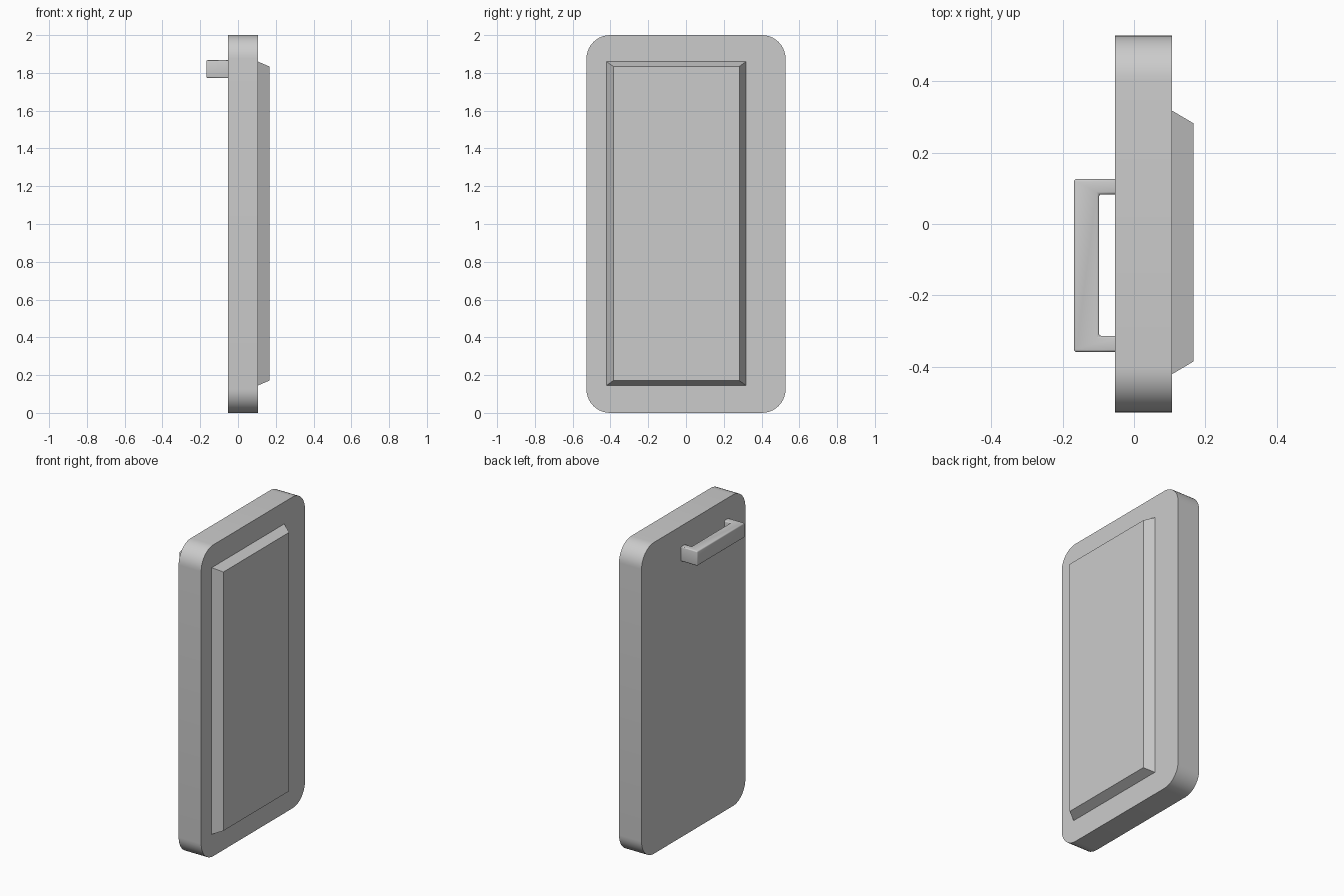
import bpy, bmesh, math

if "Cube" in bpy.data.objects:
    bpy.data.objects.remove(bpy.data.objects["Cube"])


def finish(name, bm):
    bmesh.ops.recalc_face_normals(bm, faces=bm.faces)
    mesh = bpy.data.meshes.new(name)
    bm.to_mesh(mesh)
    bm.free()
    obj = bpy.data.objects.new(name, mesh)
    bpy.context.collection.objects.link(obj)
    bpy.ops.object.select_all(action='DESELECT')
    obj.select_set(True)
    bpy.context.view_layer.objects.active = obj
    bpy.ops.object.shade_smooth_by_angle(angle=math.radians(30))
    return obj


def prism(points, offset):
    """Extrude a closed outline of 3D points along an offset vector."""
    bm = bmesh.new()
    face = bm.faces.new([bm.verts.new(p) for p in points])
    new = bmesh.ops.extrude_face_region(bm, geom=[face])["geom"]
    bmesh.ops.translate(bm, vec=offset,
                        verts=[v for v in new if isinstance(v, bmesh.types.BMVert)])
    return bm


def rect(x, y0, y1, z0, z1):
    return [(x, y0, z0), (x, y1, z0), (x, y1, z1), (x, y0, z1)]


# Door slab with rounded corners
bm = prism(rect(-0.053, -0.527, 0.527, 0, 2), (0.16, 0, 0))
corners = [e for e in bm.edges if abs(e.verts[0].co.x - e.verts[1].co.x) > 0.1]
bmesh.ops.bevel(bm, geom=corners, offset=0.125, segments=10, profile=0.5,
                affect='EDGES')
finish("door_slab", bm)

# Raised inner panel with sloped sides
bm = prism(rect(0.105, -0.421, 0.318, 0.145, 1.86), (0.061, 0, 0))
for v in bm.verts:
    if v.co.x > 0.14:
        v.co.y += 0.036 if v.co.y < 0 else -0.036
        v.co.z += 0.026 if v.co.z < 1 else -0.026
finish("inner_panel", bm)

# U-shaped pull handle with softened edges
outline = [(-0.05, -0.358), (-0.168, -0.358), (-0.168, 0.126), (-0.05, 0.126),
           (-0.05, 0.083), (-0.098, 0.083), (-0.098, -0.313), (-0.05, -0.313)]
bm = prism([(x, y, 1.773) for x, y in outline], (0, 0, 0.094))
soft = [e for e in bm.edges if min(v.co.x for v in e.verts) < -0.06]
bmesh.ops.bevel(bm, geom=soft, offset=0.007, segments=3, profile=0.5,
                affect='EDGES')
finish("handle", bm)
